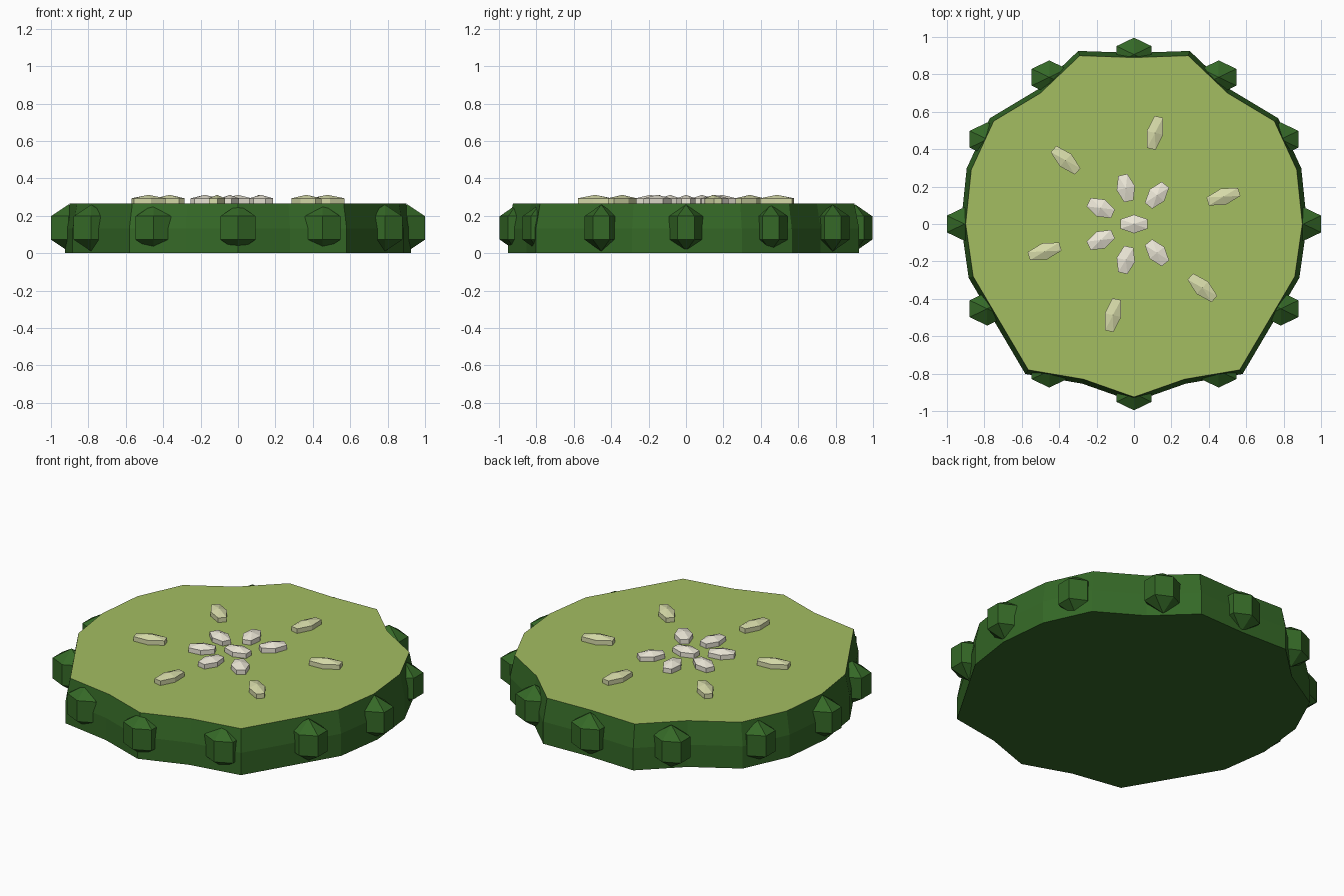
import bpy, bmesh
from math import cos, sin, pi, radians

if "Cube" in bpy.data.objects:
    bpy.data.objects.remove(bpy.data.objects["Cube"])


def material(name, rgb):
    m = bpy.data.materials.new(name)
    m.diffuse_color = (*rgb, 1)
    m.use_nodes = True
    m.node_tree.nodes["Principled BSDF"].inputs["Base Color"].default_value = m.diffuse_color
    return m


RIND = material("rind_green", (0.035, 0.14, 0.02))
FLESH = material("flesh_green", (0.37, 0.51, 0.12))
INNER = material("seed_cream", (0.85, 0.81, 0.69))
OUTER = material("seed_pale_green", (0.68, 0.71, 0.40))


def finish(bm, name, mats):
    bmesh.ops.recalc_face_normals(bm, faces=bm.faces[:])
    me = bpy.data.meshes.new(name)
    bm.to_mesh(me)
    bm.free()
    for m in mats:
        me.materials.append(m)
    ob = bpy.data.objects.new(name, me)
    bpy.context.collection.objects.link(ob)
    return ob


def ring(bm, pts, s, z):
    return [bm.verts.new((x * s, y * s, z)) for x, y in pts]


def bridge(bm, a, b):
    n = len(a)
    for i in range(n):
        bm.faces.new((a[i], a[(i + 1) % n], b[(i + 1) % n], b[i]))


def nugget(name, mat, loc, half_flat, half_point, half_z, angle=0):
    """Six-sided faceted blob: flats along x, points along y."""
    bm = bmesh.new()
    pts = [(half_flat / cos(pi / 6) * cos(pi / 6 + k * pi / 3),
            half_point * sin(pi / 6 + k * pi / 3)) for k in range(6)]
    low, high = ring(bm, pts, 1, -half_z / 2), ring(bm, pts, 1, half_z / 2)
    bridge(bm, low, high)
    for loop, z in ((low, -half_z), (high, half_z)):
        pole = bm.verts.new((0, 0, z))
        for i in range(6):
            bm.faces.new((loop[i], loop[(i + 1) % 6], pole))
    ob = finish(bm, name, [mat])
    ob.location = loc
    ob.rotation_euler.z = angle


# slice body: half outline mirrored, rind flares out below the cut face
half = [(0.29, 0.90), (0.50, 0.70), (0.75, 0.55), (0.87, 0.29), (0.90, 0),
        (0.86, -0.28), (0.565, -0.78), (0.27, -0.83)]
outline = [(0, 0.89)] + half + [(0, -0.925)] + [(-x, y) for x, y in reversed(half)]
bm = bmesh.new()
bottom = ring(bm, outline, 1.028, 0)
middle = ring(bm, outline, 1.028, 0.133)
top = ring(bm, outline, 1, 0.266)
bridge(bm, bottom, middle)
bridge(bm, middle, top)
bm.faces.new(bottom)
bm.faces.new(top).material_index = 1
finish(bm, "slice_body", [RIND, FLESH])

# rind bumps
for k in range(12):
    a = k * pi / 6
    nugget(f"rind_bump_{k + 1}", RIND, (0.906 * cos(a), 0.906 * sin(a), 0.135),
           0.094, 0.09, 0.125)

# seeds: centre, inner ring, outer ring
nugget("centre_seed", INNER, (0, 0, 0.275), 0.072, 0.05, 0.037)
for k in range(1, 7):
    a = k * 2 * pi / 7
    nugget(f"inner_seed_{k}", INNER, (0.197 * cos(a), 0.197 * sin(a), 0.275),
           0.072, 0.05, 0.037, a)
for k in range(6):
    a = radians(17 + 60 * k)
    nugget(f"outer_seed_{k + 1}", OUTER, (0.5 * cos(a), 0.5 * sin(a), 0.275),
           0.088, 0.045, 0.037, a)
